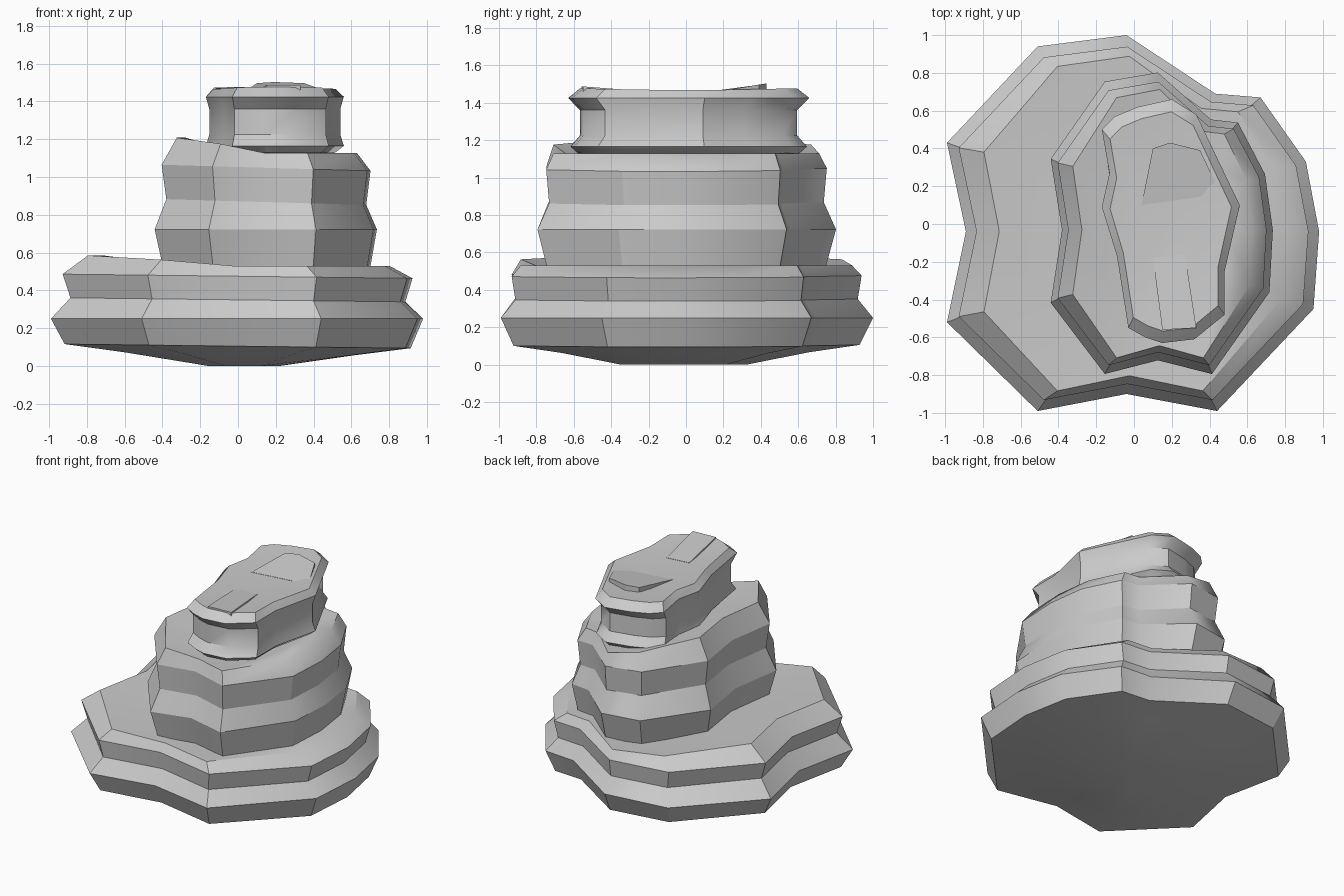
import bpy, bmesh

if "Cube" in bpy.data.objects:
    bpy.data.objects.remove(bpy.data.objects["Cube"])

# Plan outline shared by the two lower stones (counter-clockwise from above)
SLAB = [(-.04, 1), (-.51, .94), (-.99, .43), (-.89, -.04), (-.99, -.52),
        (-.51, -.99), (-.04, -.90), (.44, -.99), (.95, -.45), (.98, -.04),
        (.91, .33), (.67, .67), (.43, .69)]
# Plan outline of the small top stone
CAP = [(.20, .66), (.02, .62), (-.10, .57), (-.17, .50), (-.13, .27), (-.17, .09),
       (-.09, -.17), (-.03, -.55), (.06, -.60), (.15, -.63), (.32, -.61), (.48, -.48),
       (.48, -.25), (.56, .10), (.44, .35), (.33, .58)]


def finish(bm, name, angle=0.6):
    bmesh.ops.recalc_face_normals(bm, faces=bm.faces)
    me = bpy.data.meshes.new(name)
    bm.to_mesh(me)
    bm.free()
    ob = bpy.data.objects.new(name, me)
    bpy.context.collection.objects.link(ob)
    bpy.ops.object.select_all(action='DESELECT')
    ob.select_set(True)
    bpy.context.view_layer.objects.active = ob
    bpy.ops.object.shade_smooth_by_angle(angle=angle)
    return ob


def stone(name, outline, centre, rings, z_shift):
    """Loft scaled copies of an outline; rings are (x scale, y scale, z)."""
    cx, cy = centre
    bm = bmesh.new()
    loops = []
    for i, (sx, sy, z) in enumerate(rings):
        loop = []
        for x, y in outline:
            px, py = cx + (x - cx) * sx, cy + (y - cy) * sy
            loop.append(bm.verts.new((px, py, z + z_shift(i, px, py))))
        loops.append(loop)
    n = len(outline)
    for a, b in zip(loops, loops[1:]):
        for k in range(n):
            bm.faces.new((a[k], a[(k + 1) % n], b[(k + 1) % n], b[k]))
    # Fan caps
    for loop, i in ((loops[0], 0), (loops[-1], len(rings) - 1)):
        z = rings[i][2] + z_shift(i, cx, cy)
        c = bm.verts.new((cx, cy, z))
        for k in range(n):
            bm.faces.new((c, loop[k], loop[(k + 1) % n]))
    return finish(bm, name)


def slab_shift(i, x, y):
    # The left edge sits higher than the right, most of all at the top rim
    if i == 0:
        return 0
    if i == 5 or i == 6:
        return .055 * min(1, max(0, -x - .05) / .6)
    return -.012 * x if i != 3 else 0


slab_rings = [(.19, .34, 0), (.62, .66, .065), (.93, .93, .105), (1, 1, .25),
              (.90, .92, .35), (.81, .89, .53), (.55, .6, .515)]
slab_rings.insert(5, (.94, .94, .475))


def lower_shift(i, x, y):
    return slab_shift({6: 5, 7: 6, 5: 4}.get(i, i), x, y)


# Two lower stones: same form, the middle one narrower and taller
stone("base_stone", SLAB, (.04, -.02), slab_rings, lower_shift)
middle = stone("middle_stone", SLAB, (.04, -.02), slab_rings, lower_shift)
middle.scale = (.597, .802, 1.45)
middle.location = (.15, 0, .36)

# Top stone with a groove worn into its ends
cap_rings = [(.45, .5, 1.10), (.88, .92, 1.13), (1, .98, 1.165), (.95, .90, 1.225),
             (.95, .90, 1.36), (1, 1, 1.425), (.88, .90, 1.465), (.5, .5, 1.455)]
stone("top_stone", CAP, (.19, 0), cap_rings,
      lambda i, x, y: .012 * abs(y) / .6 if i == 6 else 0)


def flake(name, rim, z_low):
    """Thin raised chip; rim is a list of (x, y, top height)."""
    bm = bmesh.new()
    top = [bm.verts.new(p) for p in rim]
    low = [bm.verts.new((x, y, z_low)) for x, y, _ in rim]
    bm.faces.new(top)
    bm.faces.new(low[::-1])
    for k in range(len(rim)):
        j = (k + 1) % len(rim)
        bm.faces.new((low[k], low[j], top[j], top[k]))
    finish(bm, name, .4)


# Chips on the upper face
flake("rear_chip", [(.04, .10, 1.457), (.46, .16, 1.457), (.35, .39, 1.497),
                    (.19, .43, 1.503), (.10, .40, 1.497)], 1.44)
flake("front_chip", [(.10, -.18, 1.457), (.15, -.56, 1.487), (.33, -.55, 1.487),
                     (.27, -.16, 1.457)], 1.44)
